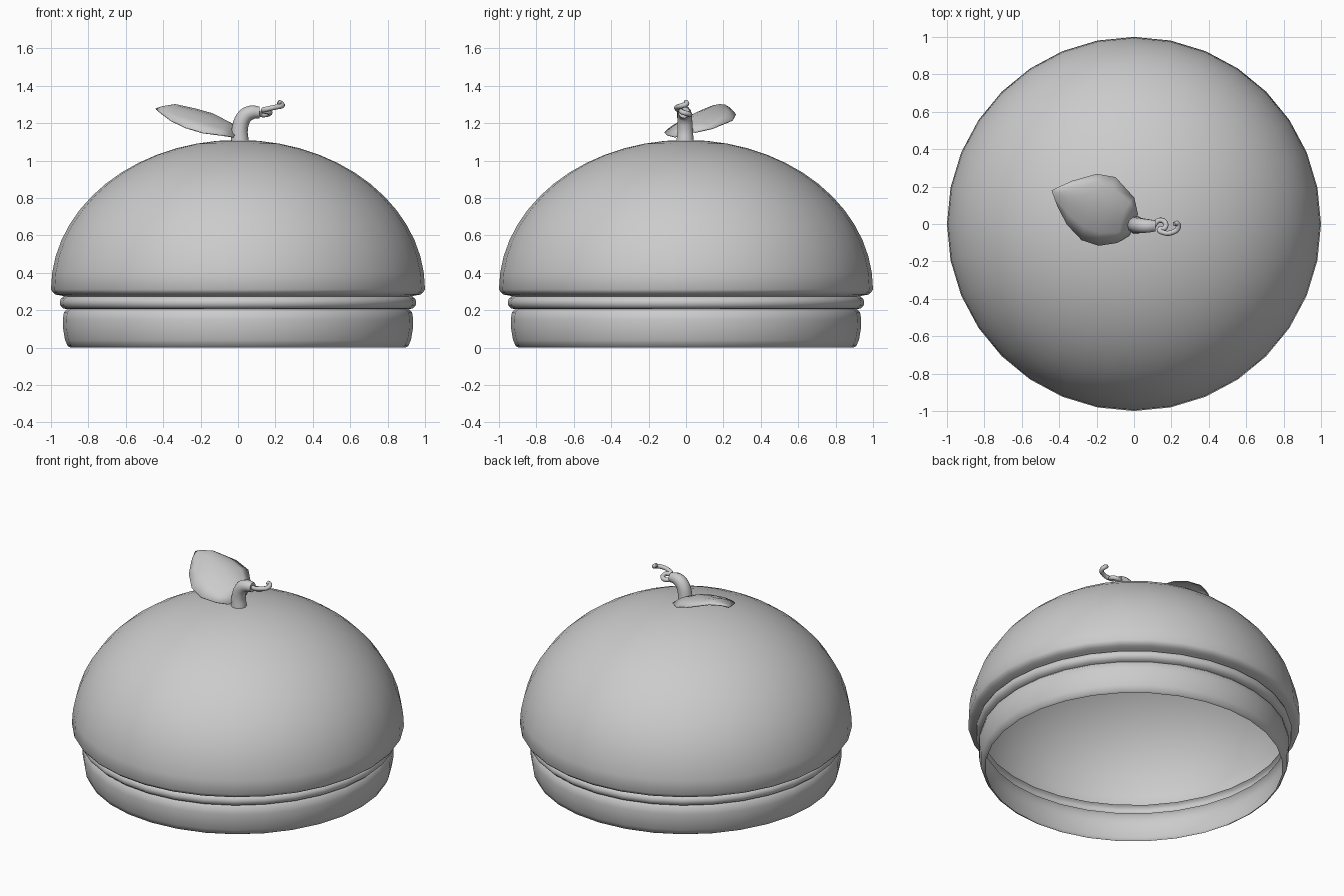
import bpy, bmesh, math

if "Cube" in bpy.data.objects:
    bpy.data.objects.remove(bpy.data.objects["Cube"])


def mesh_object(name, verts, faces, angle=50):
    mesh = bpy.data.meshes.new(name)
    mesh.from_pydata(verts, [], faces)
    bm = bmesh.new()
    bm.from_mesh(mesh)
    bmesh.ops.remove_doubles(bm, verts=bm.verts, dist=1e-5)
    bmesh.ops.recalc_face_normals(bm, faces=bm.faces)
    bm.to_mesh(mesh)
    bm.free()
    obj = bpy.data.objects.new(name, mesh)
    bpy.context.collection.objects.link(obj)
    smooth(obj, angle)
    return obj


def smooth(obj, angle):
    bpy.ops.object.select_all(action='DESELECT')
    obj.select_set(True)
    bpy.context.view_layer.objects.active = obj
    bpy.ops.object.shade_smooth_by_angle(angle=math.radians(angle))


def lathe(name, profile, sides=32):
    n = len(profile)
    verts = [(r * math.cos(2 * math.pi * s / sides), r * math.sin(2 * math.pi * s / sides), z)
             for s in range(sides) for r, z in profile]
    faces = []
    for s in range(sides):
        a, b = s * n, (s + 1) % sides * n
        for i in range(n - 1):
            if profile[i + 1][0] < 1e-6:
                faces.append((a + i, b + i, a + i + 1))
            else:
                faces.append((a + i, b + i, b + i + 1, a + i + 1))
    return mesh_object(name, verts, faces)


def tube(name, points, radii, sides_res=3, cap=True):
    curve = bpy.data.curves.new(name, 'CURVE')
    curve.dimensions = '3D'
    curve.bevel_depth = 1.0
    curve.bevel_resolution = sides_res
    curve.resolution_u = 5
    curve.use_fill_caps = cap
    spline = curve.splines.new('BEZIER')
    spline.bezier_points.add(len(points) - 1)
    for bp, co, r in zip(spline.bezier_points, points, radii):
        bp.co, bp.radius = co, r
        bp.handle_left_type = bp.handle_right_type = 'AUTO'
    obj = bpy.data.objects.new(name, curve)
    bpy.context.collection.objects.link(obj)
    bpy.ops.object.select_all(action='DESELECT')
    obj.select_set(True)
    bpy.context.view_layer.objects.active = obj
    bpy.ops.object.convert(target='MESH')
    smooth(bpy.context.object, 50)


# hollow shell: lower band, rolled ring, lip and dome in one profile
band = [(0.895, 0.0), (0.91, 0.008), (0.925, 0.04), (0.935, 0.10), (0.937, 0.15),
        (0.93, 0.19), (0.915, 0.205)]
ring = [(0.935, 0.21), (0.95, 0.225), (0.953, 0.243), (0.947, 0.262), (0.93, 0.272)]
lip = [(0.945, 0.278), (0.975, 0.283), (0.99, 0.295)]
dome = [(math.cos(math.pi / 2 * i / 14), 0.31 + 0.8 * math.sin(math.pi / 2 * i / 14))
        for i in range(14)] + [(0.0, 1.11)]
lathe("domed_shell", band + ring + lip + dome)

# bent stem
tube("stem", [(0.01, -0.005, 1.09), (0.01, -0.005, 1.17), (0.035, -0.008, 1.235),
              (0.07, -0.01, 1.256), (0.115, -0.01, 1.257)],
     [0.049, 0.043, 0.041, 0.038, 0.031])

# curled tendril
tendril = [(0.105, -0.01, 1.255), (0.13, 0.018, 1.245), (0.165, 0.01, 1.25),
           (0.165, -0.022, 1.26), (0.135, -0.03, 1.268), (0.16, -0.047, 1.276),
           (0.205, -0.045, 1.286), (0.235, -0.022, 1.293), (0.232, 0.003, 1.303),
           (0.214, 0.0, 1.315)]
tube("tendril", tendril, [0.014] * 9 + [0.012], 2)

# leaf: back edge, midrib and front edge at each station along its length
stations = [
    ((0.02, 0.05, 1.15), (0.00, 0.01, 1.15), (-0.025, -0.06, 1.125)),
    ((0.00, 0.14, 1.17), (-0.06, 0.05, 1.20), (-0.09, -0.10, 1.135)),
    ((-0.10, 0.25, 1.215), (-0.15, 0.08, 1.245), (-0.19, -0.115, 1.148)),
    ((-0.20, 0.267, 1.245), (-0.24, 0.11, 1.27), (-0.28, -0.085, 1.175)),
    ((-0.33, 0.23, 1.283), (-0.34, 0.145, 1.292), (-0.36, 0.00, 1.213)),
    ((-0.40, 0.198, 1.283), (-0.41, 0.165, 1.283), (-0.41, 0.10, 1.25)),
    ((-0.44, 0.18, 1.275),) * 3]
cols = 7
verts = []
for back, mid, front in stations:
    for j in range(cols):
        t = j / (cols - 1)
        wb, wm, wf = (1 - t) * (1 - 2 * t), 4 * t * (1 - t), t * (2 * t - 1)
        verts.append([wb * b + wm * m + wf * f for b, m, f in zip(back, mid, front)])
faces = [(i * cols + j, i * cols + j + 1, (i + 1) * cols + j + 1, (i + 1) * cols + j)
         for i in range(len(stations) - 1) for j in range(cols - 1)]
leaf = mesh_object("leaf", verts, faces)
thick = leaf.modifiers.new("thickness", 'SOLIDIFY')
thick.thickness = 0.006
thick.offset = 0
